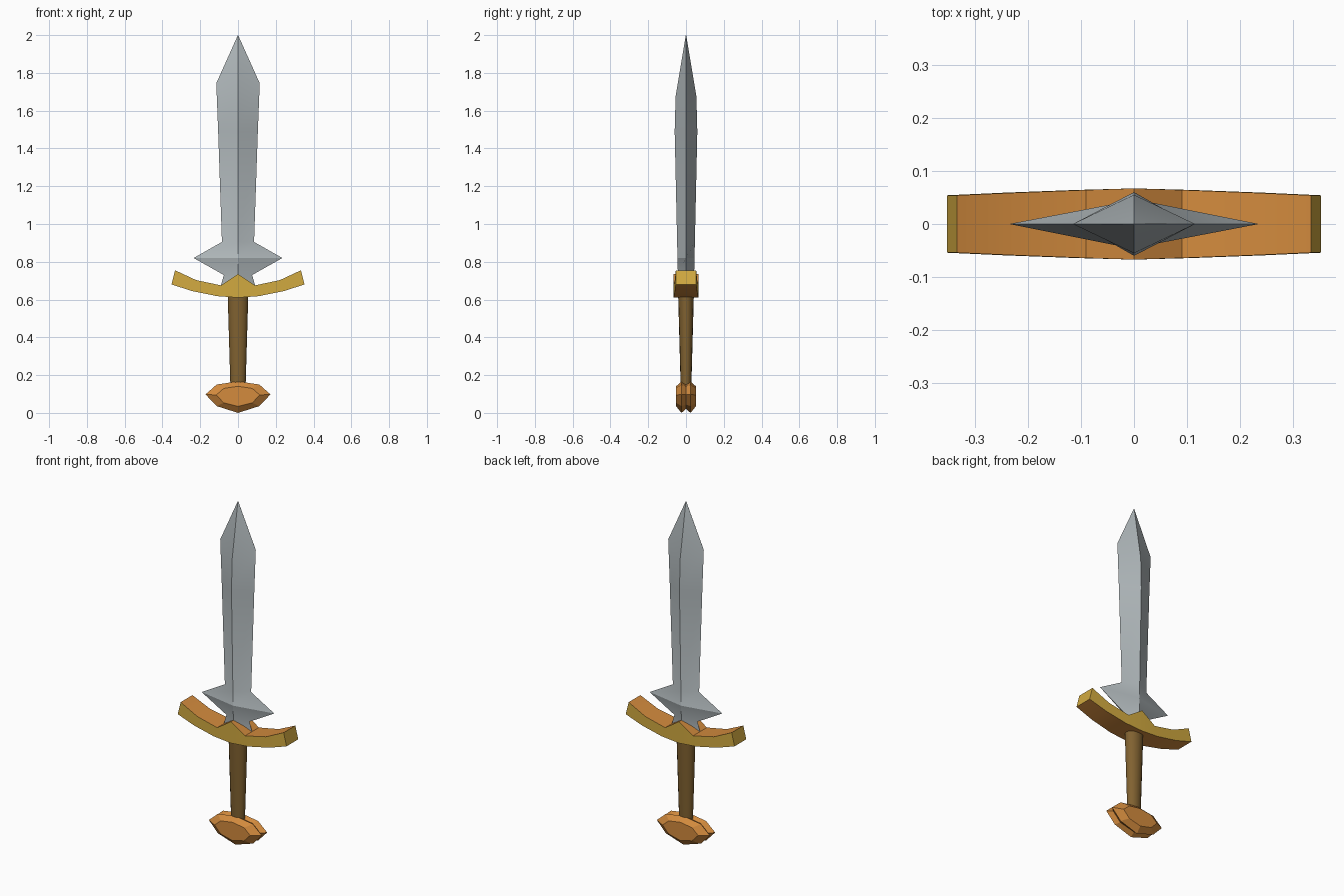
import bpy, bmesh, math

cube = bpy.data.objects.get("Cube")
if cube:
    bpy.data.objects.remove(cube)


def material(name, srgb):
    rgba = [(c / 255) ** 2.2 for c in srgb] + [1]
    m = bpy.data.materials.new(name)
    m.use_nodes = True
    m.diffuse_color = rgba
    m.node_tree.nodes["Principled BSDF"].inputs["Base Color"].default_value = rgba
    return m


steel = material("steel", (176, 184, 187))
gold = material("gold", (208, 168, 66))
copper = material("copper", (210, 138, 64))
leather = material("leather", (128, 98, 52))


def loft(name, rings, mats, rule=None, angle=25):
    """Skin a list of equal-length rings, closing both ends."""
    bm = bmesh.new()
    loops = [[bm.verts.new(p) for p in ring] for ring in rings]
    n = len(rings[0])
    for a, b in zip(loops, loops[1:]):
        for i in range(n):
            j = (i + 1) % n
            bm.faces.new((a[i], a[j], b[j], b[i]))
    bm.faces.new(loops[0])
    bm.faces.new(loops[-1])
    bmesh.ops.remove_doubles(bm, verts=bm.verts, dist=0.0005)
    bmesh.ops.recalc_face_normals(bm, faces=bm.faces)
    bm.normal_update()
    if rule:
        for f in bm.faces:
            f.material_index = rule(f)
    mesh = bpy.data.meshes.new(name)
    bm.to_mesh(mesh)
    bm.free()
    for m in mats:
        mesh.materials.append(m)
    ob = bpy.data.objects.new(name, mesh)
    bpy.context.collection.objects.link(ob)
    bpy.ops.object.select_all(action="DESELECT")
    ob.select_set(True)
    bpy.context.view_layer.objects.active = ob
    bpy.ops.object.shade_smooth_by_angle(angle=math.radians(angle))
    return ob


# Blade: diamond sections given as edge x, edge z, ridge y, ridge z
blade = [(0.095, 0.66, 0.042, 0.66), (0.075, 0.73, 0.043, 0.73),
         (0.235, 0.82, 0.045, 0.82), (0.085, 0.905, 0.047, 0.905),
         (0.105, 1.49, 0.06, 1.49), (0.115, 1.745, 0.055, 1.675),
         (0.001, 1.999, 0.001, 2.0)]
loft("blade", [[(x, 0, z), (0, y, rz), (-x, 0, z), (0, -y, rz)]
               for x, z, y, rz in blade], [steel])

# Guard: curved bar with a central peak, as top x, top z, bottom x, bottom z, half depth
half = [(0, 0.735, 0, 0.61, 0.067), (0.09, 0.675, 0.11, 0.618, 0.064),
        (0.222, 0.703, 0.243, 0.645, 0.059), (0.333, 0.755, 0.352, 0.68, 0.054)]
columns = [(-a, b, -c, d, e) for a, b, c, d, e in half[:0:-1]] + half
loft("guard", [[(tx, -d, tz), (tx, d, tz), (bx, d, bz), (bx, -d, bz)]
               for tx, tz, bx, bz, d in columns],
     [gold, copper], lambda f: int(abs(f.normal.z) > 0.6), angle=15)

# Grip: tapered oval handle
SIDES = 16
loft("grip", [[(rx * math.cos(t), ry * math.sin(t), z)
               for t in (2 * math.pi * i / SIDES for i in range(SIDES))]
              for z, rx, ry in ((0.13, 0.04, 0.028), (0.64, 0.055, 0.042))],
     [leather], angle=40)

# Pommel: flattened octagon with bevelled faces and a groove round the rim
outline = [(0.172, 0.01), (0.113, 0.062), (0, 0.079), (-0.113, 0.062),
           (-0.172, 0.01), (-0.113, -0.052), (0, -0.08), (0.113, -0.052)]
layers = [(-0.052, 0.67), (-0.024, 1), (0, 0.84), (0.024, 1), (0.052, 0.67)]
loft("pommel", [[(x * s, y, 0.088 + z * s) for x, z in outline]
                for y, s in layers], [copper], angle=20)

# Rest the lowest point on the ground without moving the tip
pommel = bpy.data.objects["pommel"]
low = min(v.co.z for v in pommel.data.vertices)
for v in pommel.data.vertices:
    if v.co.z < low + 0.001:
        v.co.z = 0
